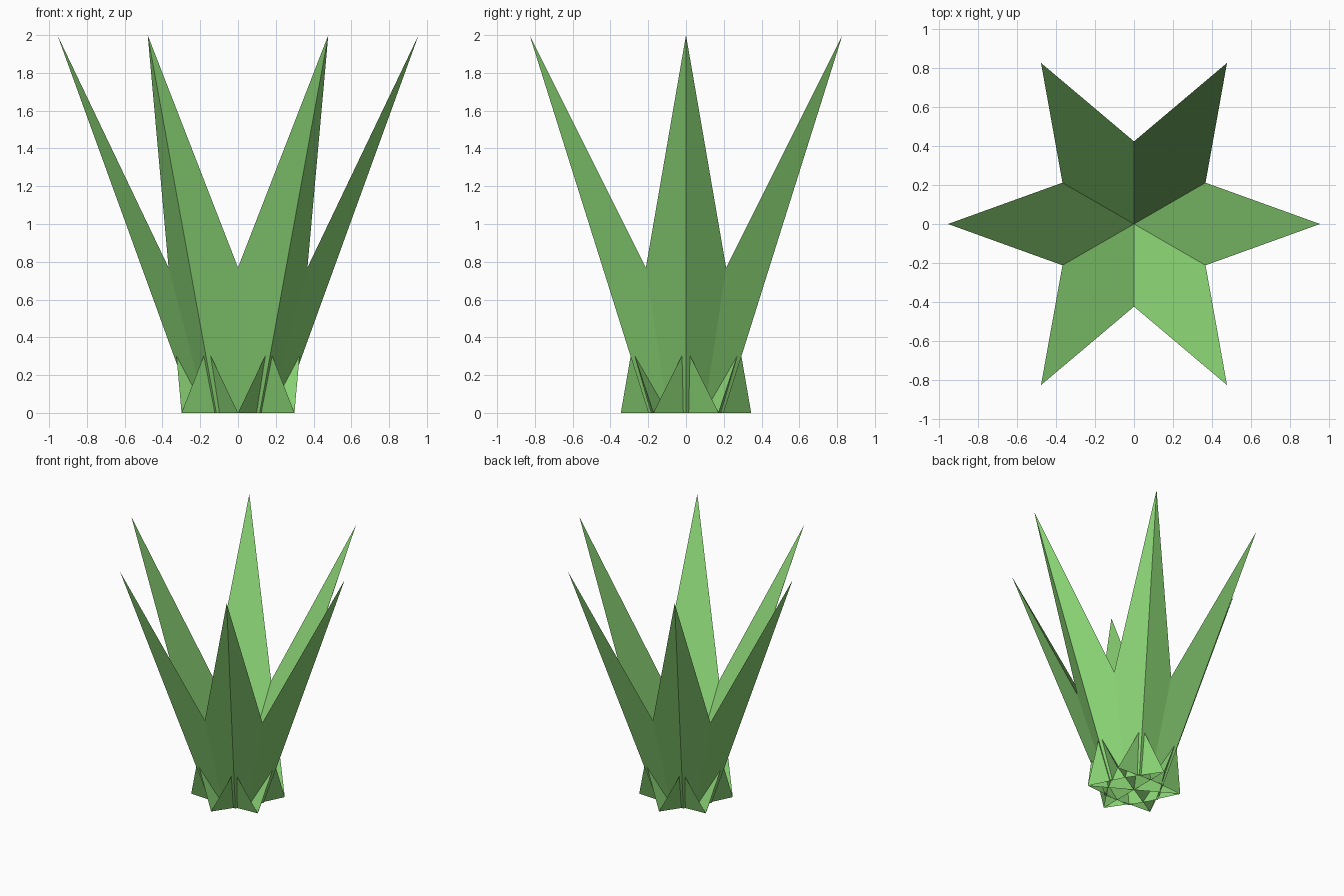
import bpy, math
from mathutils import Matrix

cube = bpy.data.objects.get("Cube")
if cube:
    bpy.data.objects.remove(cube, do_unlink=True)

# Leaf colour
green = bpy.data.materials.new("leaf_green")
green.use_nodes = True
colour = (0.26, 0.67, 0.18, 1)
green.diffuse_color = colour
green.node_tree.nodes["Principled BSDF"].inputs["Base Color"].default_value = colour

HALF_WIDTH, KEEL, REACH, HEIGHT = 0.345, 0.23, 0.956, 2.0


def leaf(name, angle):
    """Three-sided spike, open underneath, leaning outward along its angle."""
    corners = [(0, -HALF_WIDTH, 0), (KEEL, 0, 0), (0, HALF_WIDTH, 0), (REACH, 0, HEIGHT)]
    sides = [(0, 1, 3), (1, 2, 3), (2, 0, 3)]
    mesh = bpy.data.meshes.new(name)
    mesh.from_pydata(corners, [], sides)
    mesh.transform(Matrix.Rotation(angle, 4, "Z"))
    mesh.materials.append(green)
    obj = bpy.data.objects.new(name, mesh)
    bpy.context.collection.objects.link(obj)


# Ring of leaves crossing at the foot
names = ["left", "back_left", "back_right", "right", "front_right", "front_left"]
for i, side in enumerate(names):
    leaf(side + "_leaf", i * math.tau / len(names))
